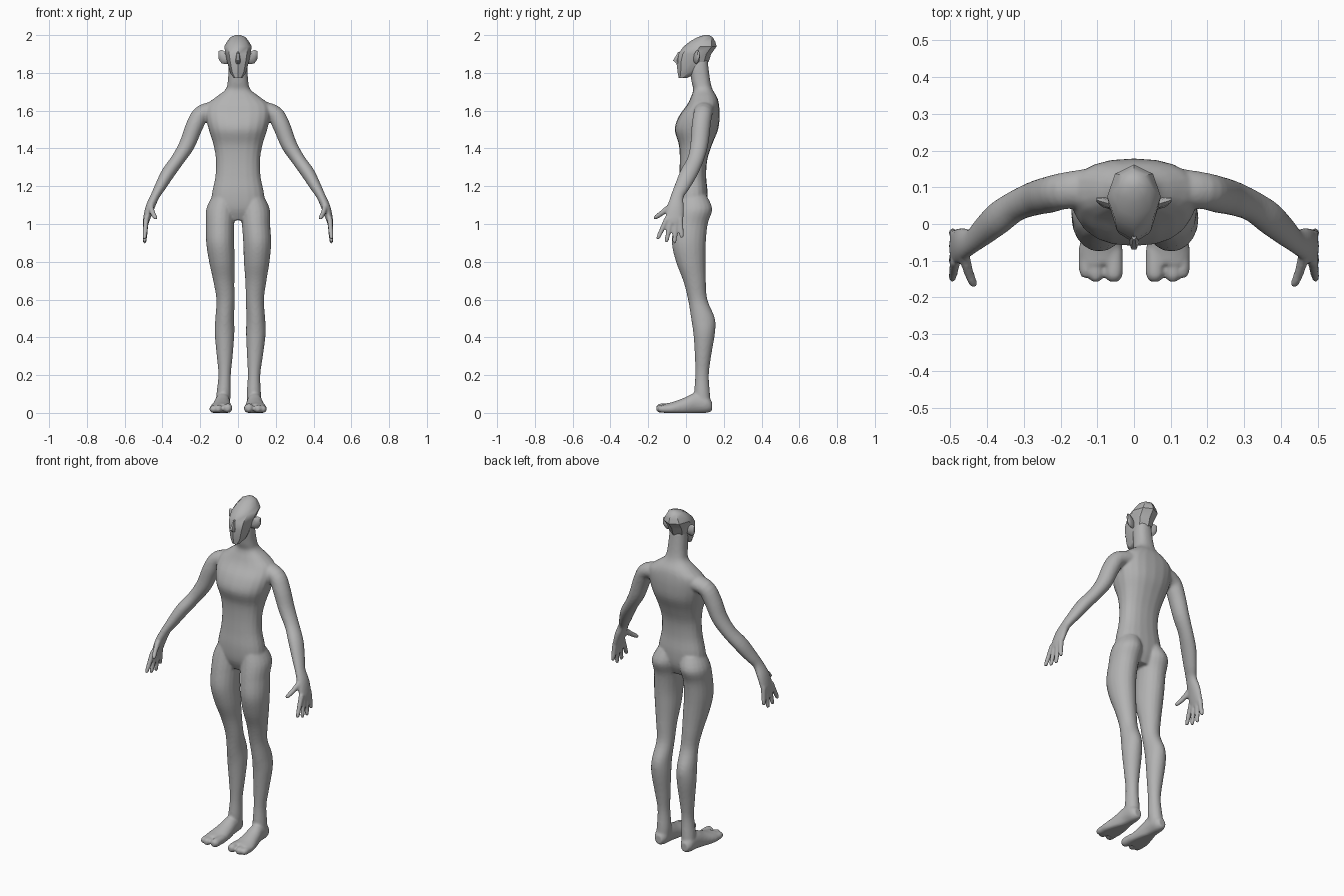
import bpy, bmesh, math
from mathutils import Vector

cube = bpy.data.objects.get("Cube")
if cube:
    bpy.data.objects.remove(cube, do_unlink=True)

GREY = (0.45, 0.45, 0.45, 1)
skin = bpy.data.materials.new("grey skin")
skin.use_nodes = True
skin.diffuse_color = GREY
bsdf = next(n for n in skin.node_tree.nodes if n.type == 'BSDF_PRINCIPLED')
bsdf.inputs["Base Color"].default_value = GREY

X, Y, Z = Vector((1, 0, 0)), Vector((0, 1, 0)), Vector((0, 0, 1))


def smooth_path(rows, steps):
    """Catmull-Rom through rows of (x, y, z, radius a, radius b)."""
    out = []
    for i in range(len(rows) - 1):
        p0, p1 = rows[max(i - 1, 0)], rows[i]
        p2, p3 = rows[i + 1], rows[min(i + 2, len(rows) - 1)]
        for k in range(steps):
            t = k / steps
            out.append([b + (c - a) * t / 2 + (a - 2.5 * b + 2 * c - d / 2) * t * t
                        + (1.5 * (b - c) + (d - a) / 2) * t ** 3
                        for a, b, c, d in zip(p0, p1, p2, p3)])
    out.append(rows[-1])
    return out


def loft(bm, rows, side=1, hint=X, axis=None, sides=20, steps=4, power=1):
    """Skin elliptical rings along a path; radius a follows the hint direction."""
    rows = smooth_path(rows, steps)
    mids = [Vector((side * r[0], r[1], r[2])) for r in rows]
    rings = []
    for i, row in enumerate(rows):
        t = axis or (mids[min(i + 1, len(mids) - 1)] - mids[max(i - 1, 0)]).normalized()
        u = (hint - t * hint.dot(t)).normalized()
        v = t.cross(u)
        ring = []
        for k in range(sides):
            ang = math.tau * k / sides
            c, s = math.cos(ang), math.sin(ang)
            c, s = (math.copysign(abs(q) ** power, q) for q in (c, s))
            p = mids[i] + u * row[3] * c + v * row[4] * s
            p.z = max(p.z, 0)
            ring.append(bm.verts.new(p))
        rings.append(ring)
    for a, b in zip(rings, rings[1:]):
        for k in range(sides):
            j = (k + 1) % sides
            bm.faces.new((a[k], a[j], b[j], b[k]))
    bm.faces.new(rings[0])
    bm.faces.new(rings[-1])


def finish(name, bm):
    bmesh.ops.recalc_face_normals(bm, faces=bm.faces[:])
    mesh = bpy.data.meshes.new(name)
    bm.to_mesh(mesh)
    bm.free()
    mesh.materials.append(skin)
    mesh.polygons.foreach_set("use_smooth", [True] * len(mesh.polygons))
    obj = bpy.data.objects.new(name, mesh)
    bpy.context.collection.objects.link(obj)
    return obj


torso = [(0, .035, 1.02, .08, .05), (0, .035, 1.08, .14, .075), (0, .035, 1.16, .138, .08),
         (0, .035, 1.25, .12, .072), (0, .04, 1.34, .117, .073), (0, .05, 1.42, .13, .088),
         (0, .055, 1.5, .155, .115), (0, .07, 1.57, .17, .108), (0, .09, 1.63, .165, .085),
         (0, .095, 1.67, .12, .07), (0, .09, 1.71, .068, .052), (0, .08, 1.75, .055, .05),
         (0, .07, 1.82, .05, .05), (0, .07, 1.87, .045, .045)]
leg = [(.075, .04, 1.15, .06, .07), (.09, .045, 1.08, .078, .094), (.095, .025, 1, .075, .09),
       (.098, .015, .9, .074, .09), (.092, .025, .8, .068, .078), (.085, .045, .7, .056, .06),
       (.078, .062, .6, .048, .051), (.082, .09, .5, .05, .063), (.083, .096, .42, .052, .057),
       (.08, .09, .3, .042, .043), (.078, .085, .2, .033, .036), (.08, .085, .1, .038, .042),
       (.085, .09, .03, .038, .042)]
foot = [(.085, .137, .035, .022, .025), (.085, .11, .045, .037, .046), (.085, .05, .05, .041, .056),
        (.088, -.01, .032, .05, .048), (.092, -.07, .022, .06, .036), (.092, -.11, .02, .058, .029)]
arm = [(.1, .1, 1.61, .055, .045), (.19, .09, 1.585, .05, .045), (.23, .08, 1.52, .05, .046),
       (.27, .07, 1.42, .047, .042), (.32, .05, 1.34, .043, .036), (.37, .015, 1.27, .046, .036),
       (.41, -.02, 1.2, .04, .03), (.438, -.045, 1.15, .034, .024), (.465, -.055, 1.09, .044, .024),
       (.483, -.062, 1.03, .048, .019), (.489, -.065, 1, .036, .014)]
thumb = [(.465, -.07, 1.1, .02, .016), (.452, -.125, 1.06, .015, .014),
         (.438, -.16, 1.035, .012, .012), (.434, -.172, 1.028, .005, .005)]
# Fingers as base y, tip y, tip z; toes as x, tip y, radius
fingers = [(-.1, -.152, .918), (-.077, -.105, .902), (-.052, -.062, .897), (-.03, -.022, .925)]
toes = [(.056, -.157, .025), (.105, -.157, .022), (.131, -.147, .02)]

# Body: overlapping lofts fused into a single skin
bm = bmesh.new()
loft(bm, torso, axis=Z, power=.85)
for side in (1, -1):
    loft(bm, leg, side, axis=Z)
    loft(bm, foot, side, axis=-Y)
    loft(bm, arm, side, hint=Y)
    loft(bm, thumb, side, hint=Z, sides=10)
    for base_y, tip_y, tip_z in fingers:
        start = Vector((.486, base_y, 1.03))
        tip = Vector((.495, tip_y, tip_z))
        path = [(*start.lerp(tip, f), r, r)
                for f, r in ((0, .015), (.5, .0135), (.9, .011), (1, .006))]
        loft(bm, path, side, hint=Y, sides=10)
    for toe_x, tip_y, r in toes:
        loft(bm, [(toe_x, -.07, r, r, r), (toe_x, tip_y + .02, r, r, r),
                  (toe_x, tip_y, r, r * .5, r * .5)], side, axis=-Y, sides=12)
# Slight sideways sway of the knees
for v in bm.verts:
    if v.co.z < 1:
        if abs(v.co.x) < .3:
            v.co.x += .012 * math.sin(math.pi * v.co.z)
body = finish("body", bm)
fuse = body.modifiers.new("fuse", 'REMESH')
fuse.mode = 'VOXEL'
fuse.voxel_size = .0065
fuse.use_smooth_shade = True
soften = body.modifiers.new("soften", 'SMOOTH')
soften.factor = .5
soften.iterations = 5

# Head: faceted skull with a pointed back
bm = bmesh.new()
loft(bm, [(0, -.018, 1.772, .022, .02), (0, .01, 1.8, .042, .054), (0, .035, 1.86, .058, .086),
          (0, .045, 1.9, .066, .088), (0, .075, 1.94, .073, .087), (0, .087, 1.965, .058, .068),
          (0, .1, 1.988, .042, .042), (0, .108, 2, .014, .014)],
     axis=Z, sides=8, steps=1)
head = finish("head", bm)

# Nose: narrow wedge
bm = bmesh.new()
loft(bm, [(0, -.035, 1.91, .006, .008), (0, -.048, 1.865, .014, .024),
          (0, -.04, 1.848, .011, .01)], axis=Z, sides=6, steps=1)
nose = finish("nose", bm)

# Ears: thin upright flaps
ears = []
for side, name in ((1, "left_ear"), (-1, "right_ear")):
    bm = bmesh.new()
    loft(bm, [(.05, .05, 1.875, .014, .026), (.085, .06, 1.885, .014, .036),
              (.102, .066, 1.895, .006, .02)], side, hint=Y, axis=X, sides=8, steps=2)
    ears.append(finish(name, bm))

bpy.ops.object.select_all(action='DESELECT')
for obj in [head, nose] + ears:
    obj.select_set(True)
bpy.context.view_layer.objects.active = head
bpy.ops.object.shade_smooth_by_angle(angle=math.radians(40))
